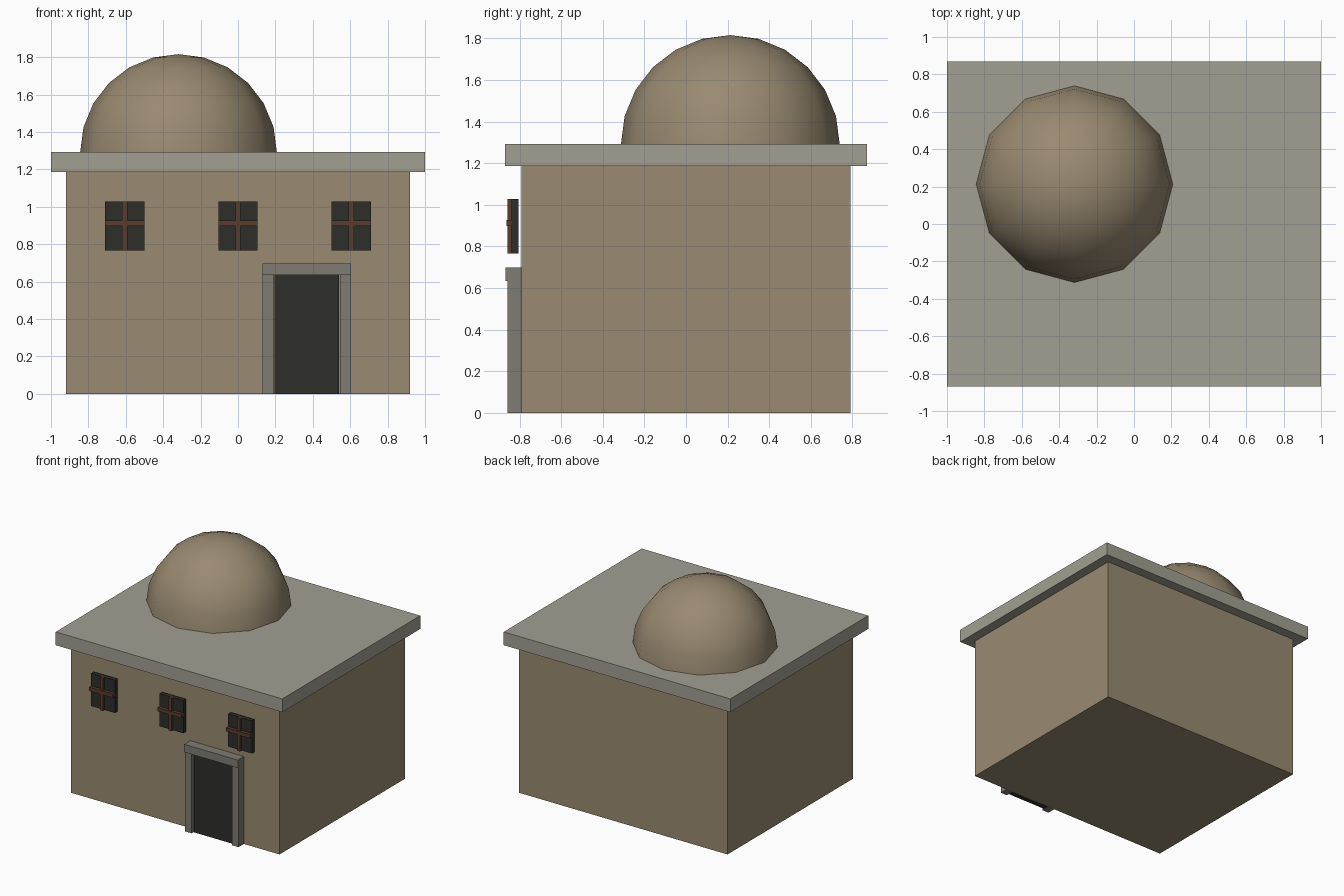
import bpy, bmesh

if "Cube" in bpy.data.objects:
    bpy.data.objects.remove(bpy.data.objects["Cube"])


def material(name, rgb):
    m = bpy.data.materials.new(name)
    m.diffuse_color = (*rgb, 1)
    m.use_nodes = True
    m.node_tree.nodes["Principled BSDF"].inputs["Base Color"].default_value = m.diffuse_color
    return m


PLASTER = material("plaster", (0.32, 0.255, 0.165))
SLAB = material("roof_stone", (0.36, 0.35, 0.29))
STONE = material("frame_stone", (0.21, 0.20, 0.17))
DARK = material("dark_panel", (0.026, 0.028, 0.023))
WOOD = material("wood", (0.10, 0.045, 0.025))


def add_object(name, bm, mat):
    mesh = bpy.data.meshes.new(name)
    bm.to_mesh(mesh)
    bm.free()
    mesh.materials.append(mat)
    obj = bpy.data.objects.new(name, mesh)
    bpy.context.collection.objects.link(obj)
    return obj


def box(name, xs, ys, zs, mat):
    """Box from (min, max) ranges on each axis."""
    bm = bmesh.new()
    bmesh.ops.create_cube(bm, size=1)
    for v in bm.verts:
        v.co = [r[0] if c < 0 else r[1] for c, r in zip(v.co, (xs, ys, zs))]
    return add_object(name, bm, mat)


# Main block and overhanging flat roof
box("walls", (-0.92, 0.92), (-0.79, 0.79), (0, 1.19), PLASTER)
box("roof_slab", (-1, 1), (-0.87, 0.87), (1.187, 1.293), SLAB)

# Dome: upper half of a 12-sided sphere
bm = bmesh.new()
bmesh.ops.create_uvsphere(bm, u_segments=12, v_segments=12, radius=0.526)
bmesh.ops.delete(bm, geom=[v for v in bm.verts if v.co.z < -0.01], context='VERTS')
for f in bm.faces:
    f.smooth = True
dome = add_object("dome", bm, PLASTER)
dome.location = (-0.318, 0.213, 1.29)

# Doorway: panel, two jambs and a slightly prouder lintel
box("door_panel", (0.196, 0.541), (-0.835, -0.785), (0, 0.637), DARK)
box("door_jamb_left", (0.132, 0.192), (-0.858, -0.785), (0, 0.637), STONE)
box("door_jamb_right", (0.546, 0.605), (-0.858, -0.785), (0, 0.637), STONE)
box("door_lintel", (0.132, 0.605), (-0.867, -0.785), (0.635, 0.698), STONE)

# Windows: panes standing just off the wall, each with crossed bars
for side, x in (("left", -0.605), ("middle", 0), ("right", 0.605)):
    box(f"window_pane_{side}", (x - 0.105, x + 0.105), (-0.838, -0.805), (0.767, 1.028), DARK)
    box(f"window_upright_{side}", (x - 0.014, x + 0.014), (-0.858, -0.83), (0.767, 1.028), WOOD)
    box(f"window_crossbar_{side}", (x - 0.105, x + 0.105), (-0.864, -0.836), (0.898, 0.928), WOOD)
